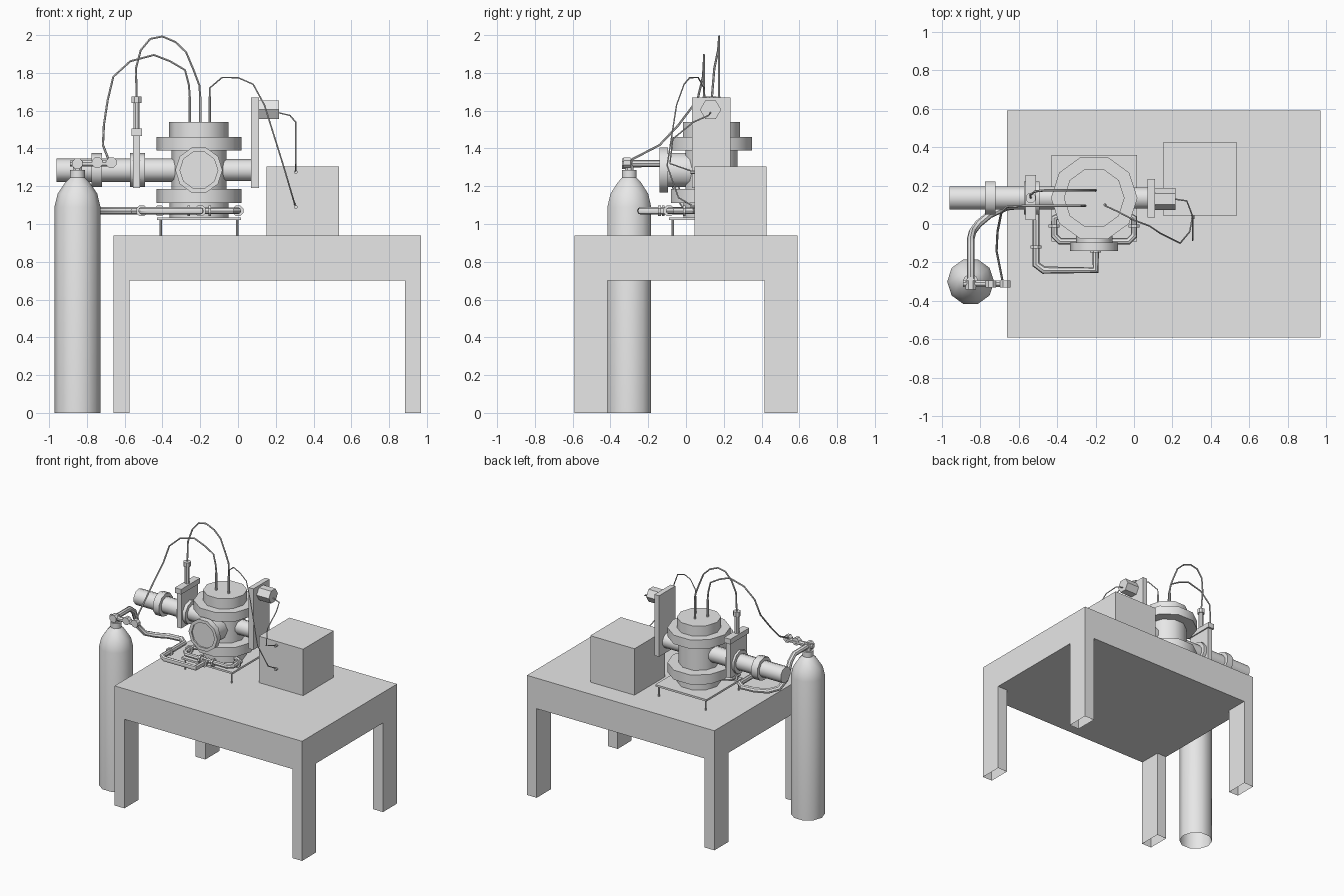
import bpy, bmesh, math
from mathutils import Matrix, Vector

cube = bpy.data.objects.get("Cube")
if cube:
    bpy.data.objects.remove(cube, do_unlink=True)

metal = bpy.data.materials.new("light_grey")
metal.use_nodes = True
GREY = (0.8, 0.8, 0.8, 1)
metal.diffuse_color = GREY
metal.node_tree.nodes["Principled BSDF"].inputs["Base Color"].default_value = GREY


def finish(obj, smooth=True):
    obj.data.materials.append(metal)
    if smooth:
        bpy.ops.object.select_all(action='DESELECT')
        obj.select_set(True)
        bpy.context.view_layer.objects.active = obj
        bpy.ops.object.shade_smooth_by_angle(angle=math.radians(40))
    return obj


def from_bmesh(name, bm, smooth=True):
    mesh = bpy.data.meshes.new(name)
    bm.to_mesh(mesh)
    bm.free()
    obj = bpy.data.objects.new(name, mesh)
    bpy.context.collection.objects.link(obj)
    return finish(obj, smooth)


def box(name, x, y, z, open_bottom=False):
    """Box spanning three (low, high) ranges."""
    bm = bmesh.new()
    bmesh.ops.create_cube(bm, size=1)
    for v in bm.verts:
        v.co = [r[0] + (c + 0.5) * (r[1] - r[0]) for c, r in zip(v.co, (x, y, z))]
    if open_bottom:
        low = [f for f in bm.faces if f.calc_center_median().z < z[0] + 0.001]
        bmesh.ops.delete(bm, geom=low, context='FACES_ONLY')
    return from_bmesh(name, bm, False)


def lathe(name, base, axis, profile, sides=10, open_start=False):
    """Stack rings of (distance, radius) along an axis from a base point."""
    turn = Vector((0, 0, 1)).rotation_difference(Vector(axis)).to_matrix().to_4x4()
    place = Matrix.Translation(base) @ turn
    bm = bmesh.new()
    rings = []
    for d, r in profile:
        angles = [math.tau * (i + 0.5) / sides for i in range(sides)]
        rings.append([bm.verts.new(place @ Vector((r * math.sin(a), r * math.cos(a), d)))
                      for a in angles])
    for a, b in zip(rings, rings[1:]):
        for i in range(sides):
            j = (i + 1) % sides
            bm.faces.new((a[i], a[j], b[j], b[i]))
    if not open_start:
        bm.faces.new(rings[0])
    bm.faces.new(rings[-1])
    bmesh.ops.recalc_face_normals(bm, faces=bm.faces)
    return from_bmesh(name, bm)


def rod(name, start, axis, length, radius, sides=10):
    return lathe(name, start, axis, [(0, radius), (length, radius)], sides)


def pipe(name, points, radius, resolution=2):
    """Round tube through a list of points."""
    curve = bpy.data.curves.new(name, 'CURVE')
    curve.dimensions = '3D'
    curve.bevel_depth = radius
    curve.bevel_resolution = resolution
    curve.use_fill_caps = True
    spline = curve.splines.new('POLY')
    spline.points.add(len(points) - 1)
    for p, co in zip(spline.points, points):
        p.co = (*co, 1)
    obj = bpy.data.objects.new(name, curve)
    bpy.context.collection.objects.link(obj)
    bpy.ops.object.select_all(action='DESELECT')
    obj.select_set(True)
    bpy.context.view_layer.objects.active = obj
    bpy.ops.object.convert(target='MESH')
    return finish(bpy.context.view_layer.objects.active)


X, Y, Z = (1, 0, 0), (0, 1, 0), (0, 0, 1)
FRONT = (0, -1, 0)

# Table
box("table_top", (-0.66, 0.97), (-0.59, 0.59), (0.7, 0.94))
for side, x in (("right", (-0.66, -0.575)), ("left", (0.885, 0.97))):
    for end, y in (("front", (-0.59, -0.415)), ("back", (0.415, 0.59))):
        box(f"table_leg_{end}_{side}", x, y, (0, 0.7), True)

# Control box
box("control_box", (0.15, 0.535), (0.045, 0.425), (0.94, 1.305))
for z in (1.09, 1.275):
    rod("box_socket", (0.305, 0.05, z), FRONT, 0.025, 0.01, 8)

# Chamber and its stand
CX, CY, CZ = -0.207, 0.135, 1.285
lathe("chamber", (CX, CY, 0), Z, [
    (1.035, 0.156), (1.11, 0.156), (1.11, 0.225), (1.185, 0.225), (1.185, 0.145),
    (1.39, 0.145), (1.39, 0.225), (1.46, 0.225), (1.46, 0.158), (1.54, 0.158)])
box("stand_plate", (-0.43, 0.015), (-0.09, 0.36), (1.02, 1.035))
for x in (-0.41, -0.005):
    for y in (-0.07, 0.34):
        rod("stand_leg", (x, y, 0.94), Z, 0.08, 0.007, 8)

# Viewing port with recessed window
lathe("viewing_port", (CX, 0.05, CZ), FRONT, [
    (0, 0.095), (0.145, 0.095), (0.145, 0.125), (0.19, 0.125), (0.19, 0.1), (0.18, 0.1)])

# Right beam tube with flange and gate valve
rod("right_tube", (-0.96, CY, CZ), X, 0.7, 0.062)
rod("tube_flange", (-0.775, CY, CZ), X, 0.055, 0.09)
rod("valve_flange", (-0.572, CY, CZ), X, 0.08, 0.09)
box("gate_plate", (-0.555, -0.518), (0.035, 0.24), (1.19, 1.465))
box("gate_cap", (-0.564, -0.509), (0.02, 0.255), (1.465, 1.505))
lathe("gate_actuator", (-0.537, CY, 1.505), Z, [
    (0, 0.018), (0.135, 0.018), (0.135, 0.028), (0.17, 0.028)], 8)

# Left tube, mounting plate and motor
rod("left_tube", (-0.15, CY, CZ), X, 0.22, 0.058)
box("motor_plate", (0.07, 0.11), (0.033, 0.235), (1.19, 1.67))
motor = rod("motor", (0.11, 0.13, 1.605), X, 0.106, 0.056, 6)
motor.data.transform(Matrix.Translation((0, 0.13, 1.605))
                     @ Matrix.Rotation(math.radians(30), 4, 'X')
                     @ Matrix.Translation((0, -0.13, -1.605)))

# Gas bottle with valve and regulator
BX, BY = -0.85, -0.3
lathe("gas_bottle", (BX, BY, 0), Z, [
    (0, 0.122), (1.09, 0.122), (1.16, 0.105), (1.22, 0.065), (1.245, 0.04), (1.285, 0.04)],
    open_start=True)
rod("bottle_valve", (BX, BY, 1.26), Z, 0.08, 0.025, 8)
rod("valve_knob", (BX, -0.295, 1.32), FRONT, 0.045, 0.03, 8)
rod("regulator_bar", (-0.89, -0.31, 1.32), X, 0.22, 0.018, 8)
for x in (-0.745, -0.67):
    rod("gauge", (x, -0.295, 1.325), FRONT, 0.035, 0.03, 8)

# Gas line from bottle to chamber
PZ = 1.07
pipe("gas_line", [(BX, BY, 1.32), (BX, -0.13, 1.32), (BX, -0.08, 1.28), (-0.84, -0.04, 1.15),
                  (-0.81, 0, 1.09), (-0.75, 0.05, PZ), (-0.66, 0.09, PZ), (-0.56, 0.1, PZ),
                  (-0.51, 0.06, PZ), (-0.51, -0.21, PZ), (-0.47, -0.24, PZ),
                  (-0.2, -0.24, PZ), (-0.2, -0.08, PZ)], 0.02)
pipe("feed_loop", [(-0.35, 0.06, PZ), (-0.415, 0.03, PZ), (-0.415, -0.06, PZ),
                   (-0.385, -0.09, PZ), (-0.03, -0.09, PZ), (0, -0.06, PZ),
                   (0, 0.03, PZ), (-0.06, 0.06, PZ)], 0.018)
for x, y in ((-0.51, -0.12), (-0.2, -0.14), (-0.415, -0.01), (0, -0.01)):
    rod("pipe_flange", (x, y - 0.007, PZ), Y, 0.014, 0.031, 8)
for x in (-0.26, -0.15):
    rod("loop_flange", (x - 0.007, -0.09, PZ), X, 0.014, 0.031, 8)

# Feedthrough rods on the chamber lid
for x, y in ((-0.255, 0.095), (-0.2, 0.175), (-0.15, 0.1)):
    rod("feedthrough", (x, y, 1.54), Z, 0.135, 0.008, 8)

# Cables
pipe("actuator_hose", [(-0.2, 0.175, 1.67), (-0.205, 0.175, 1.735), (-0.235, 0.175, 1.815),
                       (-0.275, 0.175, 1.91), (-0.33, 0.175, 1.963), (-0.4, 0.175, 1.993),
                       (-0.465, 0.175, 1.98), (-0.515, 0.17, 1.92), (-0.54, 0.15, 1.825),
                       (-0.537, 0.137, 1.67)], 0.006, 1)
pipe("regulator_hose", [(-0.255, 0.095, 1.67), (-0.26, 0.095, 1.735), (-0.28, 0.095, 1.815),
                        (-0.36, 0.095, 1.862), (-0.445, 0.095, 1.895), (-0.57, 0.095, 1.862),
                        (-0.66, 0.09, 1.78), (-0.69, 0.06, 1.656), (-0.71, -0.04, 1.524),
                        (-0.715, -0.14, 1.418), (-0.685, -0.29, 1.34)], 0.006, 1)
pipe("sensor_cable", [(-0.15, 0.1, 1.67), (-0.15, 0.095, 1.72), (-0.085, 0.065, 1.775),
                      (0, 0.02, 1.775), (0.08, -0.01, 1.74), (0.14, -0.05, 1.63),
                      (0.24, -0.1, 1.31), (0.29, -0.04, 1.14), (0.305, 0.045, 1.09)], 0.004, 1)
pipe("motor_cable", [(0.21, 0.13, 1.59), (0.275, 0.12, 1.575), (0.305, 0.04, 1.54),
                     (0.305, -0.07, 1.45), (0.305, -0.085, 1.32), (0.305, 0.045, 1.275)],
     0.004, 1)
